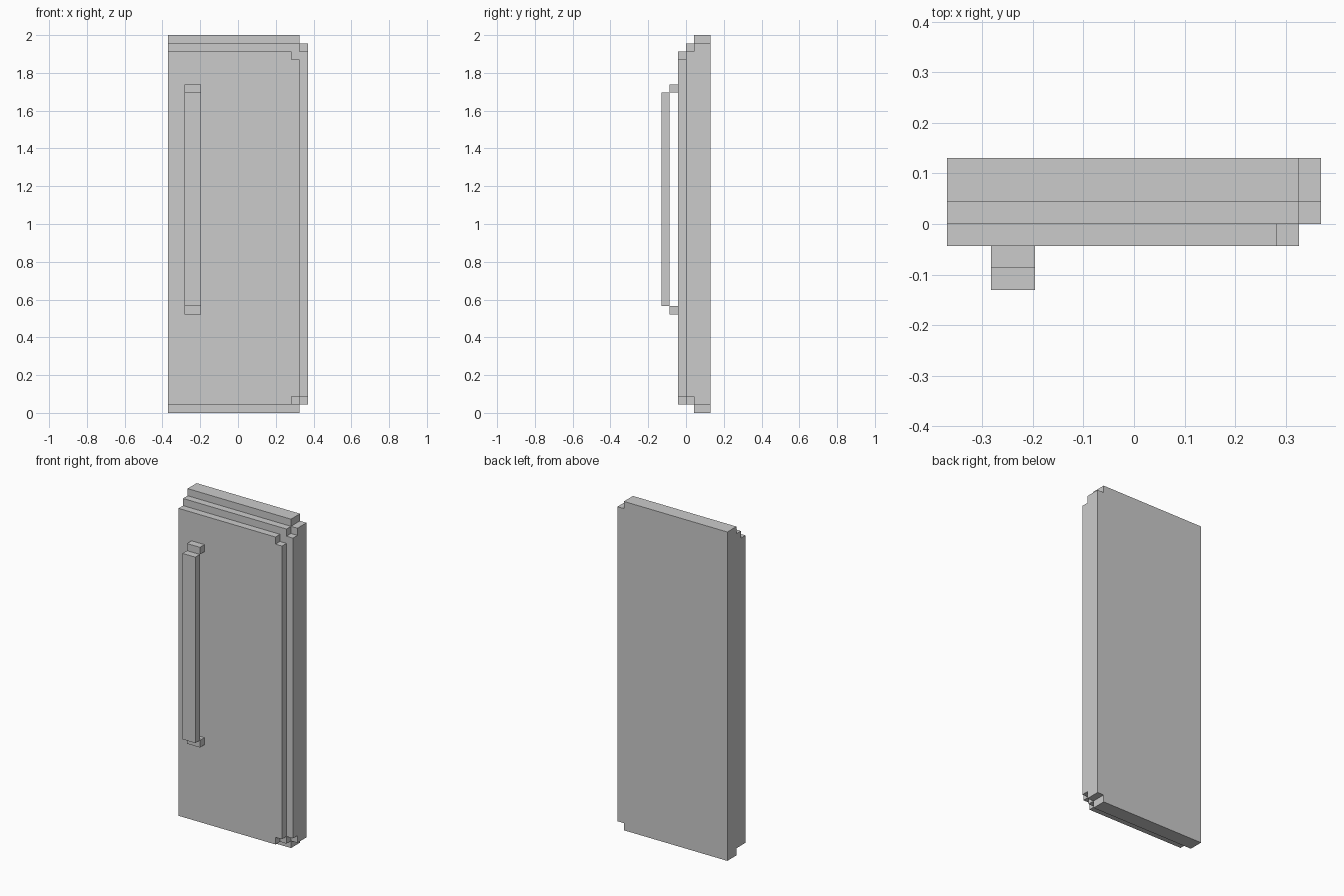
import bpy, bmesh

if "Cube" in bpy.data.objects:
    bpy.data.objects.remove(bpy.data.objects["Cube"])

U = 2 / 46  # the whole model sits on a grid of this step


def slab(name, outline, y0, y1):
    """Extrude an (x, z) outline from y0 to y1, all in grid steps."""
    bm = bmesh.new()
    face = bm.faces.new([bm.verts.new((x * U, y0 * U, z * U)) for x, z in outline])
    ext = bmesh.ops.extrude_face_region(bm, geom=[face])
    verts = [v for v in ext["geom"] if isinstance(v, bmesh.types.BMVert)]
    bmesh.ops.translate(bm, verts=verts, vec=(0, (y1 - y0) * U, 0))
    bmesh.ops.recalc_face_normals(bm, faces=bm.faces)
    mesh = bpy.data.meshes.new(name)
    bm.to_mesh(mesh)
    bm.free()
    obj = bpy.data.objects.new(name, mesh)
    bpy.context.collection.objects.link(obj)
    return obj


def notched(x0, x1, z0, z1):
    """Rectangle with a one-step notch in both right-hand corners."""
    return [(x0, z0), (x1 - 1, z0), (x1 - 1, z0 + 1), (x1, z0 + 1),
            (x1, z1 - 1), (x1 - 1, z1 - 1), (x1 - 1, z1), (x0, z1)]


def rect(x0, x1, z0, z1):
    return [(x0, z0), (x1, z0), (x1, z1), (x0, z1)]


# Door: three stepped layers
slab("door_back_panel", notched(-8.5, 8.5, 0, 46), 1, 3)
slab("door_middle_panel", notched(-8.5, 8.5, 1, 45), 0, 1)
slab("door_front_panel", notched(-8.5, 7.5, 1, 44), -1, 0)

# Handle: bar and its two mounts
slab("handle_bar", rect(-6.5, -4.5, 13, 39), -3, -2)
for name, z in (("handle_mount_lower", 12), ("handle_mount_upper", 39)):
    slab(name, rect(-6.5, -4.5, z, z + 1), -2, -1)
